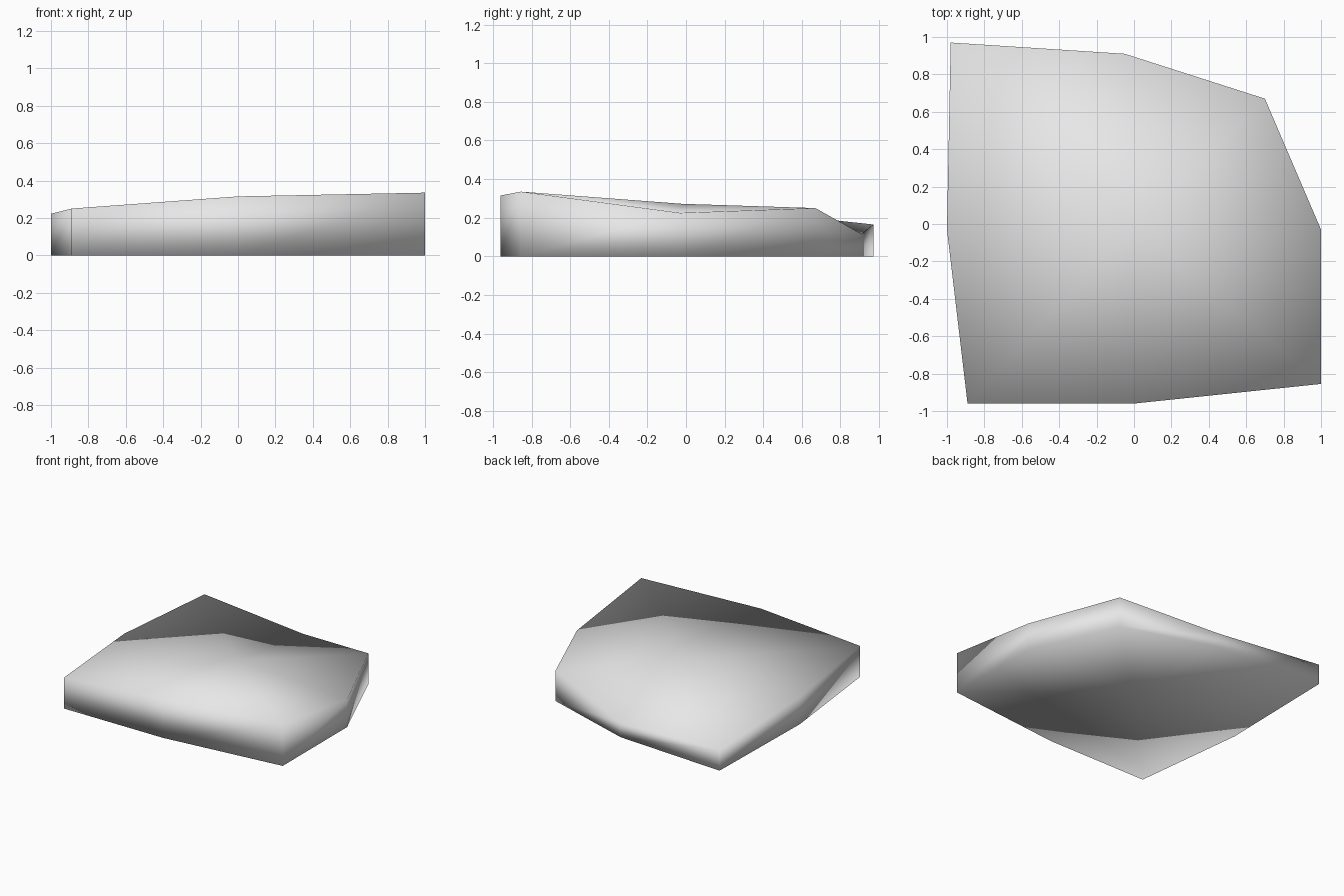
import bpy
import bmesh

cube = bpy.data.objects.get("Cube")
if cube:
    bpy.data.objects.remove(cube, do_unlink=True)

# Uneven rim of the slab, counter-clockwise from the front right corner
RIM = [
    (-0.89, -0.96, 0.25), (0.0, -0.96, 0.315), (1.0, -0.855, 0.335),
    (1.0, -0.03, 0.225), (0.70, 0.67, 0.25), (-0.05, 0.91, 0.115),
    (-0.98, 0.97, 0.165), (-1.0, -0.03, 0.222),
]
CENTRE = (0.0, -0.02, 0.272)

# Plain grey material
grey = bpy.data.materials.new("plain_grey")
grey.use_nodes = True
colour = (0.8, 0.8, 0.8, 1.0)
grey.diffuse_color = colour
grey.node_tree.nodes["Principled BSDF"].inputs["Base Color"].default_value = colour

# Slab: vertical walls between a flat base and a sloping, slightly domed top
bm = bmesh.new()
top = [bm.verts.new(p) for p in RIM]
base = [bm.verts.new((x, y, 0)) for x, y, z in RIM]
top_mid = bm.verts.new(CENTRE)
base_mid = bm.verts.new((CENTRE[0], CENTRE[1], 0))
for i in range(len(RIM)):
    j = (i + 1) % len(RIM)
    bm.faces.new((base[i], base[j], top[j], top[i]))
    bm.faces.new((top[i], top[j], top_mid))
    bm.faces.new((base[j], base[i], base_mid))
for face in bm.faces:
    face.smooth = True
bmesh.ops.recalc_face_normals(bm, faces=bm.faces)

mesh = bpy.data.meshes.new("stone_slab")
bm.to_mesh(mesh)
bm.free()
mesh.materials.append(grey)
slab = bpy.data.objects.new("stone_slab", mesh)
bpy.context.collection.objects.link(slab)
